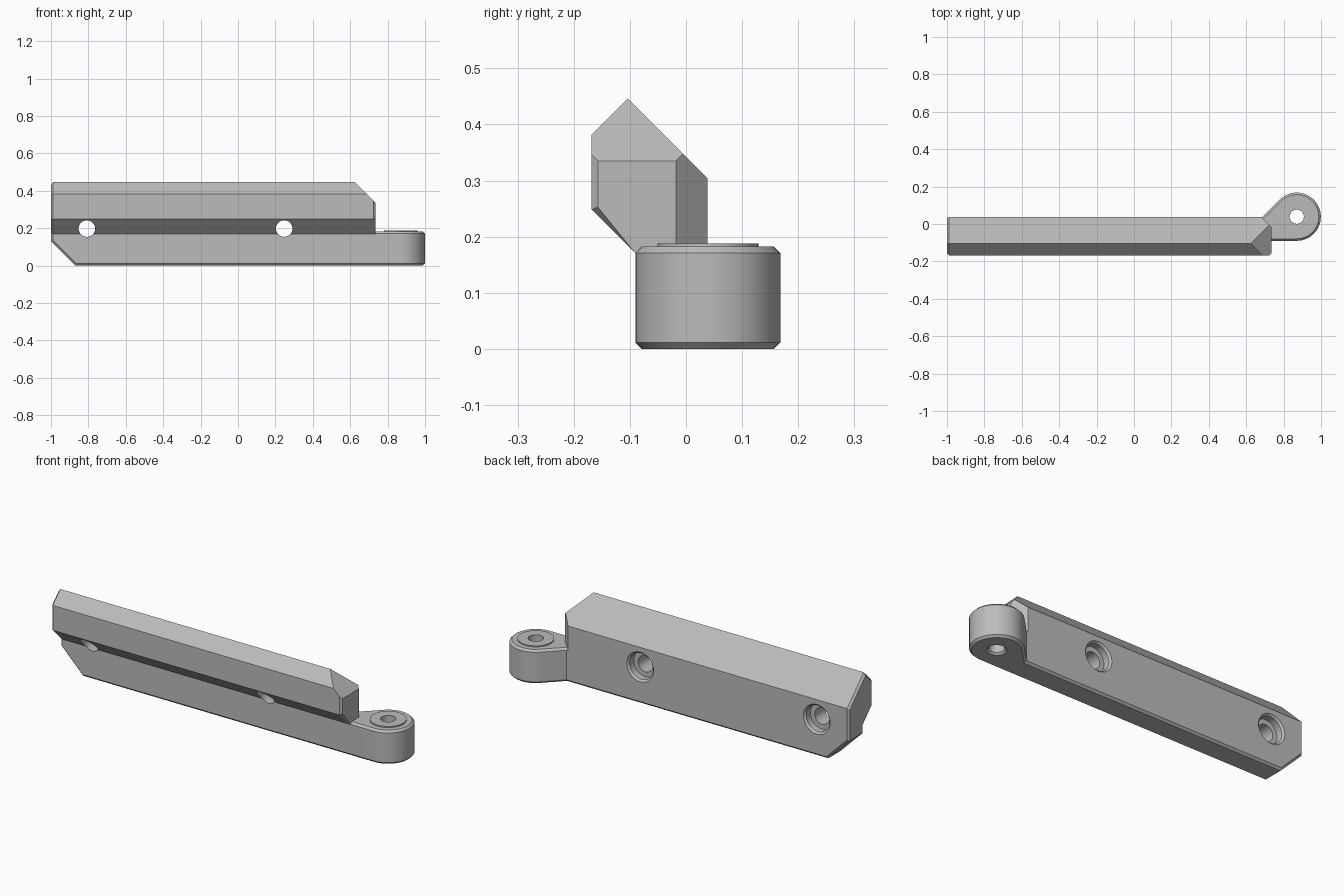
import bpy, bmesh, math
from mathutils import Vector

cube = bpy.data.objects.get("Cube")
if cube:
    bpy.data.objects.remove(cube, do_unlink=True)

grey = bpy.data.materials.new("plain_grey")
grey.use_nodes = True
colour = (0.5, 0.5, 0.5, 1)
grey.diffuse_color = colour
grey.node_tree.nodes["Principled BSDF"].inputs["Base Color"].default_value = colour

LUG = Vector((0.87, 0.039, 0))
RADIUS, EDGE = 0.129, 0.011


def finish(bm, name):
    bmesh.ops.recalc_face_normals(bm, faces=bm.faces[:])
    mesh = bpy.data.meshes.new(name)
    bm.to_mesh(mesh)
    bm.free()
    mesh.materials.append(grey)
    obj = bpy.data.objects.new(name, mesh)
    bpy.context.collection.objects.link(obj)
    return obj


def extrude(points, direction):
    """Solid from a flat outline."""
    bm = bmesh.new()
    face = bm.faces.new([bm.verts.new(p) for p in points])
    moved = bmesh.ops.extrude_face_region(bm, geom=[face])["geom"]
    verts = [v for v in moved if isinstance(v, bmesh.types.BMVert)]
    bmesh.ops.translate(bm, vec=direction, verts=verts)
    # Extruding leaves the starting face in place or removes it; keep the ends closed
    bmesh.ops.holes_fill(bm, edges=[e for e in bm.edges if e.is_boundary])
    bmesh.ops.recalc_face_normals(bm, faces=bm.faces[:])
    bm.normal_update()
    return bm


def bevel(bm, edges):
    bmesh.ops.bevel(bm, geom=edges, offset=EDGE, segments=1, affect='EDGES')


def lathe(name, profile, location, along_y=False, steps=48):
    """Closed turned solid from (radius, height) pairs."""
    bm = bmesh.new()
    rings = [[bm.verts.new((r * math.cos(math.tau * i / steps),
                            r * math.sin(math.tau * i / steps), h))
              for i in range(steps)] for r, h in profile]
    for a, b in zip(rings, rings[1:]):
        for i in range(steps):
            j = (i + 1) % steps
            bm.faces.new((a[i], a[j], b[j], b[i]))
    bm.faces.new(rings[0])
    bm.faces.new(rings[-1])
    obj = finish(bm, name)
    obj.location = location
    if along_y:
        obj.rotation_euler.x = -math.pi / 2
    return obj


def combine(target, tool, operation):
    mod = target.modifiers.new(operation.lower(), 'BOOLEAN')
    mod.operation, mod.object, mod.solver = operation, tool, 'EXACT'
    tool.hide_render = True
    bpy.context.view_layer.update()
    with bpy.context.temp_override(object=target, active_object=target):
        bpy.ops.object.modifier_apply(modifier=mod.name)
    bpy.data.objects.remove(tool, do_unlink=True)


# Long bar with an overhanging, angled front
profile = [(-0.09, 0), (-0.09, 0.17), (-0.168, 0.248), (-0.168, 0.382),
           (-0.104, 0.446), (0.038, 0.304), (0.038, 0)]
bm = extrude([(-1, y, z) for y, z in profile], (1.735, 0, 0))

# Corner cuts: upper right, back right, lower left
for normal, point in [((1, 0, 1), (0.735, 0, 0.335)),
                      ((1, 1, 0), (0.735, -0.018, 0)),
                      ((-1, 0, -1), (-0.87, 0, 0))]:
    cut = bmesh.ops.bisect_plane(bm, geom=bm.verts[:] + bm.edges[:] + bm.faces[:],
                                 plane_co=point, plane_no=normal, clear_outer=True)
    rim = [e for e in cut["geom_cut"] if isinstance(e, bmesh.types.BMEdge)]
    bmesh.ops.edgeloop_fill(bm, edges=rim)
bmesh.ops.recalc_face_normals(bm, faces=bm.faces[:])
bm.normal_update()


# Small chamfers round the base, the left end and the front of the right end
def is_rim(f):
    return f.normal.x < -0.5 or f.normal.z < -0.95


def front_end(e):
    n = [f.normal for f in e.link_faces]
    return (any(v.x > 0.95 for v in n) and any(v.y < -0.5 for v in n)
            and sum(v.co.z for v in e.verts) > 0.36)


bevel(bm, [e for e in bm.edges
           if sum(is_rim(f) for f in e.link_faces) == 1 or front_end(e)])
bar = finish(bm, "mounting_bar")

# Rounded lug with a tangent neck running into the bar
arc = [math.radians(-90 + 225 * i / 30) for i in range(31)]
outline = [(LUG.x + RADIUS * math.cos(a), LUG.y + RADIUS * math.sin(a), 0) for a in arc]
outline += [(0.687, 0.038, 0), (0.6, 0.038, 0), (0.6, -0.09, 0)]
bm = extrude(outline, (0, 0, 0.182))
bevel(bm, [e for e in bm.edges
           if sum(abs(f.normal.z) > 0.9 for f in e.link_faces) == 1])
combine(bar, finish(bm, "lug"), 'UNION')

# Raised pad and pivot hole in the lug
combine(bar, lathe("lug_pad", [(0.09, 0.1), (0.09, 0.188)], LUG), 'UNION')
combine(bar, lathe("pivot_cutter", [(0.058, -0.01), (0.038, 0.01), (0.038, 0.3)], LUG),
        'DIFFERENCE')

# Two screw holes, counterbored from the back
for x in (-0.808, 0.247):
    screw = lathe("screw_cutter", [(0.044, -0.3), (0.044, -0.007), (0.07, -0.007),
                                   (0.07, 0.028), (0.085, 0.043)],
                  (x, 0, 0.198), along_y=True)
    combine(bar, screw, 'DIFFERENCE')

bpy.ops.object.select_all(action='DESELECT')
bar.select_set(True)
bpy.context.view_layer.objects.active = bar
bpy.ops.object.shade_smooth_by_angle(angle=math.radians(25))
